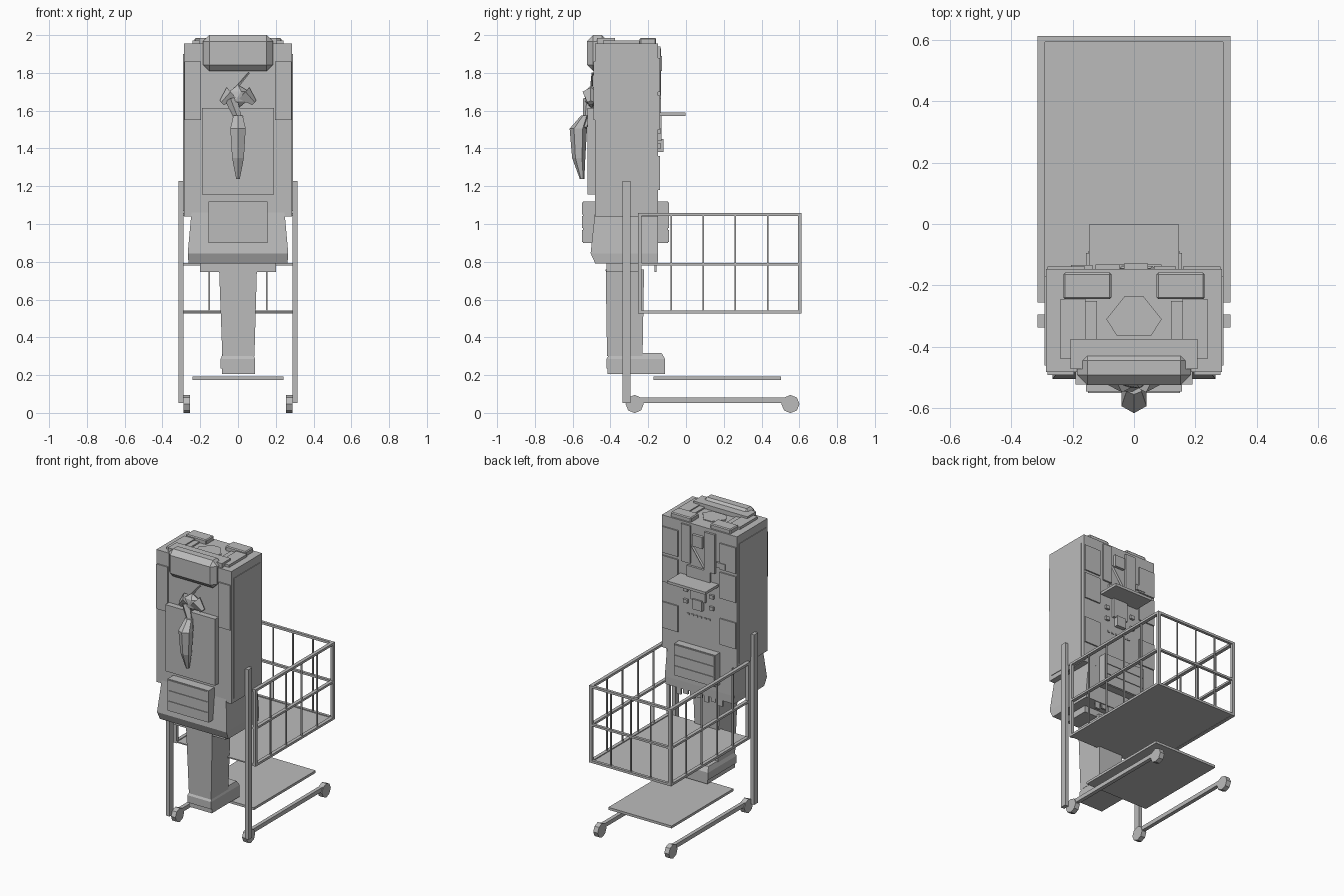
import bpy, bmesh, math
from mathutils import Vector

if "Cube" in bpy.data.objects:
    bpy.data.objects.remove(bpy.data.objects["Cube"])

grey = bpy.data.materials.new("plain grey")
grey.diffuse_color = (0.5, 0.5, 0.5, 1)
grey.use_nodes = True
grey.node_tree.nodes["Principled BSDF"].inputs["Base Color"].default_value = grey.diffuse_color


def finish(name, bm):
    bmesh.ops.recalc_face_normals(bm, faces=bm.faces)
    me = bpy.data.meshes.new(name)
    bm.to_mesh(me)
    bm.free()
    me.materials.append(grey)
    ob = bpy.data.objects.new(name, me)
    bpy.context.collection.objects.link(ob)
    return ob


def loft(name, rings):
    """Skin equal-length rings of points and cap both ends."""
    bm = bmesh.new()
    vs = [[bm.verts.new(p) for p in r] for r in rings]
    n = len(vs[0])
    for a, b in zip(vs, vs[1:]):
        for i in range(n):
            bm.faces.new((a[i], a[(i + 1) % n], b[(i + 1) % n], b[i]))
    bm.faces.new(vs[0])
    bm.faces.new(vs[-1])
    return finish(name, bm)


def rect(x0, x1, y0, y1, z):
    return [(x0, y0, z), (x1, y0, z), (x1, y1, z), (x0, y1, z)]


def box(name, x, y, z, bevel=0):
    ob = loft(name, [rect(*x, *y, z[0]), rect(*x, *y, z[1])])
    if bevel:
        m = ob.modifiers.new("chamfer", 'BEVEL')
        m.width, m.segments = bevel, 1
    return ob


def rod(name, p, q, r, r2=None, sides=8):
    p, q = Vector(p), Vector(q)
    bm = bmesh.new()
    bmesh.ops.create_cone(bm, cap_ends=True, segments=sides, radius1=r,
                          radius2=r if r2 is None else r2, depth=(q - p).length)
    rot = (q - p).to_track_quat('Z', 'Y')
    for v in bm.verts:
        v.co = rot @ v.co + (p + q) / 2
    return finish(name, bm)


# --- Torso, flared skirt, hip and single leg
box("torso", (-.287, .287), (-.482, -.147), (1.04, 1.955))
loft("skirt", [rect(-.262, .262, -.48, -.15, .79),
               rect(-.266, .266, -.505, -.148, .845),
               rect(-.245, .245, -.48, -.147, 1.08)])
box("hip", (-.2, .2), (-.42, -.24), (.745, .80))
loft("leg", [rect(-.083, .087, -.418, -.23, .30), rect(-.1, .1, -.425, -.222, .76)])
for i in range(7):
    x = -.17 + i * .053
    box("fringe", (x, x + .035), (-.168, -.155), (.745 + .015 * (i % 2), .86))

# --- Shoe with narrow sole
box("sole", (-.085, .09), (-.415, -.112), (.205, .235))
loft("shoe", [rect(-.092, .09, -.422, -.11, .235), rect(-.092, .09, -.422, -.11, .285),
              rect(-.08, .08, -.40, -.13, .318)])

# --- Front and rear waist pouches with stepped bands
for name, y0, y1, s in (("front_pouch", -.545, -.47, -1), ("rear_pouch", -.16, -.095, 1)):
    box(name, (-.157, .157), (y0, y1), (.90, 1.12))
    face = y0 if s < 0 else y1
    for z in (.905, .978, 1.05):
        ys = sorted((face - s * .002, face + s * .005))
        box(name + "_band", (-.15, .15), ys, (z, z + .064))

# --- Chest panel and thin side plates
box("chest_panel", (-.19, .19), (-.522, -.48), (1.155, 1.615))
for s in (-1, 1):
    xs = sorted((s * .16, s * .282))
    for z in (1.18, 1.50, 1.70):
        box("rear_plate", xs, (-.149, -.138), (z, z + .18))
    box("front_plate", sorted((s * .195, s * .282)), (-.491, -.48), (1.55, 1.86))
    box("side_plate", sorted((s * .285, s * .291)), (-.46, -.17), (1.07, 1.90))

# --- Neck roll, collar and shoulder pads
box("neck_roll", (-.185, .185), (-.525, -.412), (1.81, 2.0), .033)
box("collar_back", (-.207, .207), (-.472, -.375), (1.9, 1.985))
for s in (-1, 1):
    box("shoulder_pad", sorted((s * .073, s * .23)), (-.245, -.158), (1.94, 1.985), .006)
    box("collar_side", sorted((s * .158, s * .24)), (-.44, -.245), (1.94, 1.972))
    box("collar_inner", sorted((s * .12, s * .158)), (-.375, -.25), (1.94, 1.965))
hexa = [(-.09, -.31), (-.055, -.365), (.055, -.365), (.09, -.31), (.03, -.235), (-.03, -.235)]
loft("neck_plug", [[(x, y, z) for x, y in hexa] for z in (1.93, 1.96)])

# --- Carrot ornament: root, knot, leaves and stem
def carrot_ring(z, r, y, d):
    return [(r * math.sin(a * math.pi / 3), y + d * math.cos(a * math.pi / 3), z)
            for a in range(6)]

loft("carrot_root", [carrot_ring(1.238, .011, -.55, .012), carrot_ring(1.35, .036, -.568, .035),
                     carrot_ring(1.505, .047, -.57, .046), carrot_ring(1.575, .028, -.535, .02)])
bm = bmesh.new()
bmesh.ops.create_icosphere(bm, subdivisions=1, radius=1)
for v in bm.verts:
    v.co = (v.co.x * .062, v.co.y * .038 - .502, v.co.z * .062 + 1.675)
finish("ornament_knot", bm)
for s in (-1, 1):
    rod("leaf", (s * .03, -.505, 1.69), (s * .085, -.505, 1.64), .045, .018, 5)
rod("lower_leaf", (-.035, -.51, 1.66), (.02, -.535, 1.51), .035, .012, 5)
rod("stem", (0, -.5, 1.73), (.058, -.495, 1.80), .007, .005, 5)

# --- Rear shelf, its bracket and small fittings
box("rear_shelf", (-.147, .147), (-.15, -.002), (1.572, 1.59))
box("shelf_mount", (-.09, .09), (-.15, -.132), (1.59, 1.665))
box("bracket", (-.055, .055), (-.15, -.13), (1.44, 1.575))
box("bracket_foot", (-.035, .035), (-.15, -.12), (1.38, 1.45))
for x in (-.1, .1):
    for z in (1.40, 1.48):
        box("fitting", (x - .015, x + .015), (-.15, -.132), (z, z + .025))
for i in range(6):
    x = -.085 + i * .032
    box("rivet", (x, x + .018), (-.15, -.141), (1.32, 1.332))
box("rear_strap", (.065, .135), (-.15, -.136), (1.68, 1.94))
box("rear_strap", (-.125, -.045), (-.15, -.132), (1.66, 1.93))
box("buckle", (-.032, .045), (-.15, -.128), (1.81, 1.89))
box("button", (-.205, -.135), (-.15, -.134), (1.71, 1.745))
rod("diagonal_strap", (.06, -.145, 1.81), (-.04, -.145, 1.67), .008, sides=4)

# --- Trolley frame: posts, rails and eight-sided wheels
for s in (-1, 1):
    box("post", sorted((s * .288, s * .315)), (-.337, -.295), (.052, 1.228))
    box("base_rail", sorted((s * .258, s * .284)), (-.27, .55), (.053, .081))
    for y in (-.272, .553):
        rod("wheel", (s * .255, y, .047), (s * .289, y, .047), .048, sides=8)
box("lower_shelf", (-.242, .242), (-.173, .503), (.175, .192))

# --- Open-fronted basket
box("basket_floor", (-.305, .305), (-.25, .605), (.528, .536))
for z, h in ((.526, .016), (.78, .014), (1.042, .016)):
    for s in (-1, 1):
        box("side_bar", sorted((s * .29, s * .314)), (-.255, .612), (z, z + h))
    box("back_bar", (-.314, .314), (.593, .612), (z, z + h))
for s in (-1, 1):
    for y in (-.255, .592):
        box("corner_bar", sorted((s * .292, s * .314)), (y, y + .02), (.526, 1.058))
    for y in (-.078, .092, .262, .432):
        box("side_upright", sorted((s * .298, s * .308)), (y - .004, y + .004), (.53, 1.05))
for x in (-.152, 0, .152):
    box("back_upright", (x - .004, x + .004), (.598, .607), (.53, 1.05))
